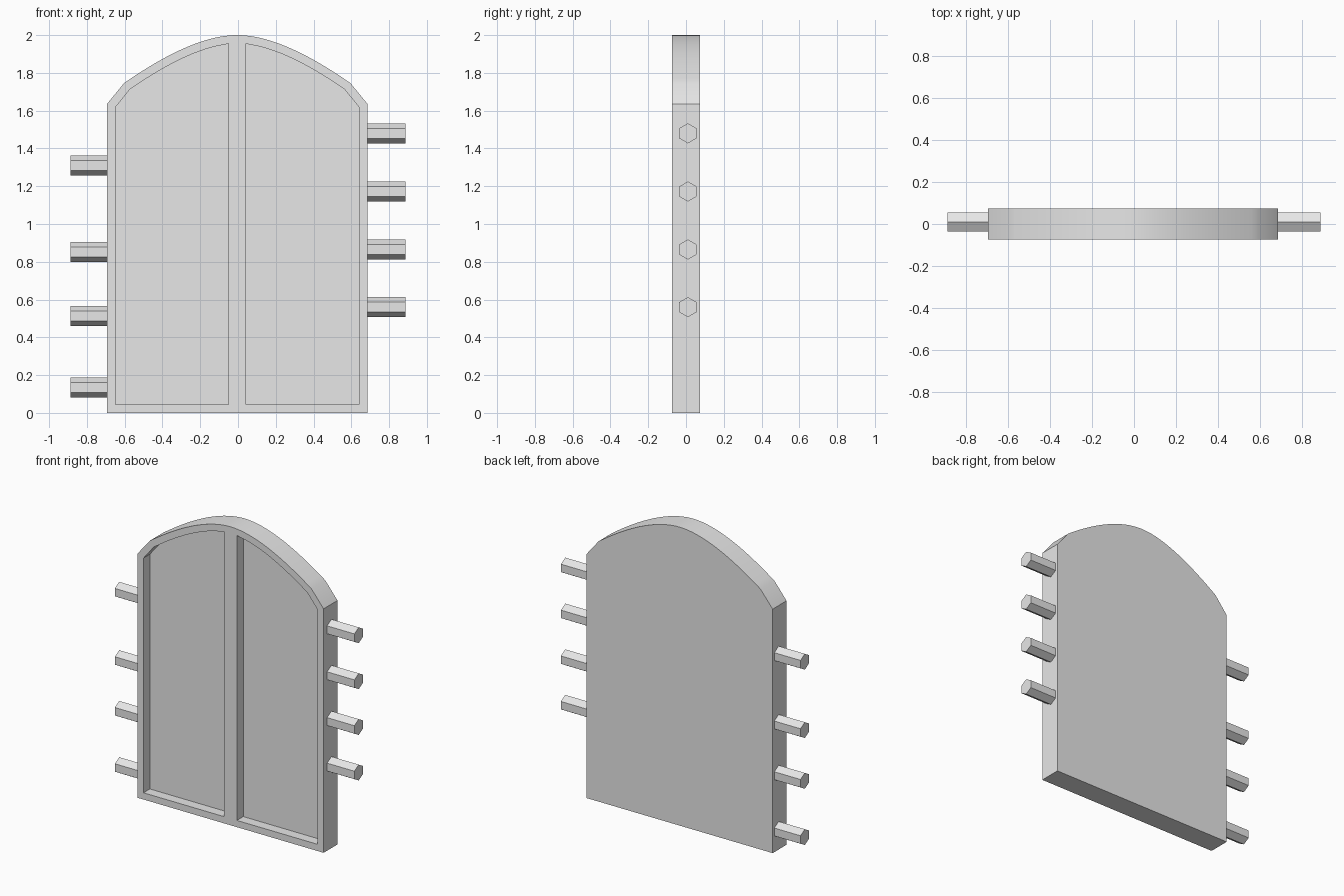
import bpy, bmesh, math
from mathutils import Vector, Matrix

old = bpy.data.objects.get("Cube")
if old:
    bpy.data.objects.remove(old, do_unlink=True)

grey = bpy.data.materials.new("plain_grey")
grey.use_nodes = True
grey.diffuse_color = (0.8, 0.8, 0.8, 1)
grey.node_tree.nodes["Principled BSDF"].inputs["Base Color"].default_value = (0.8, 0.8, 0.8, 1)

MID = -0.004        # centre line of the door
HALF = 0.69         # half width
DEPTH = 0.0735      # half thickness
RIM = 0.045         # frame width
FLOOR = -0.006      # y of the recessed panels


def add_object(name, bm):
    bmesh.ops.recalc_face_normals(bm, faces=bm.faces)
    mesh = bpy.data.meshes.new(name)
    bm.to_mesh(mesh)
    bm.free()
    mesh.materials.append(grey)
    obj = bpy.data.objects.new(name, mesh)
    bpy.context.collection.objects.link(obj)
    return obj


def prism(name, outline, y0, y1):
    """Extrude an x-z outline from y0 to y1."""
    bm = bmesh.new()
    face = bm.faces.new([bm.verts.new((MID + x, y0, z)) for x, z in outline])
    new = bmesh.ops.extrude_face_region(bm, geom=[face])["geom"]
    moved = [v for v in new if isinstance(v, bmesh.types.BMVert)]
    bmesh.ops.translate(bm, verts=moved, vec=(0, y1 - y0, 0))
    return add_object(name, bm)


def shade(obj):
    bpy.ops.object.select_all(action='DESELECT')
    obj.select_set(True)
    bpy.context.view_layer.objects.active = obj
    bpy.ops.object.shade_smooth_by_angle(angle=math.radians(30))


# Right half of the arch, from the shoulder to the peak
STEPS = 20
shoulder, handle, peak = Vector((0.6, 1.745)), Vector((0.236, 2)), Vector((0, 2))
arch = [Vector((HALF, 1.635))]
for i in range(STEPS + 1):
    t = i / STEPS
    arch.append(shoulder * (1 - t) ** 2 + handle * 2 * t * (1 - t) + peak * t * t)

# Inner arch, parallel to the outer one
inner = []
for i in range(1, len(arch) - 1):
    a = (arch[i] - arch[i - 1]).normalized()
    b = (arch[i + 1] - arch[i]).normalized()
    na, nb = Vector((-a.y, a.x)), Vector((-b.y, b.x))
    inner.append(arch[i] + (na + nb) * RIM / (1 + na.dot(nb)))
inner = [p for p in inner if p.x > RIM + 0.01]

# Door body
outline = [(HALF, 0)] + [tuple(p) for p in arch]
outline += [(-x, z) for x, z in reversed(outline[:-1])]
door = prism("door", outline, -DEPTH, DEPTH)

# Two recessed panels, cut into the front
edge = HALF - RIM
middle = 0.0475
panel = [(middle, RIM), (edge, RIM), (edge, 1.618)]
panel += [tuple(p) for p in inner] + [(middle, 2 - RIM)]
for side in (-1, 1):
    cutter = prism("panel_cutter", [(side * x, z) for x, z in panel], -DEPTH - 0.1, FLOOR)
    cutter.hide_render = True
    cut = door.modifiers.new("panel_recess", 'BOOLEAN')
    cut.operation = 'DIFFERENCE'
    cut.solver = 'EXACT'
    cut.object = cutter
    bpy.context.view_layer.objects.active = door
    bpy.ops.object.modifier_apply(modifier=cut.name)
    bpy.data.objects.remove(cutter, do_unlink=True)
shade(door)


# Hexagonal pegs on both sides
def peg(name, side, z):
    start, end, radius = 0.665, 0.888, 0.053
    bm = bmesh.new()
    bmesh.ops.create_cone(bm, cap_ends=True, segments=6, radius1=radius,
                          radius2=radius, depth=end - start)
    # Find the turn that leaves one corner pointing straight up
    turn = Matrix.Rotation(math.pi / 2, 4, 'Y')
    bmesh.ops.transform(bm, matrix=turn, verts=bm.verts)
    top = max(v.co.z for v in bm.verts)
    if top < radius * 0.95:
        bmesh.ops.transform(bm, matrix=Matrix.Rotation(math.pi / 6, 4, 'X'), verts=bm.verts)
    bmesh.ops.translate(bm, verts=bm.verts, vec=(side * (start + end) / 2, 0.01, z))
    add_object(name, bm)


for side, label, heights in ((1, "left", (0.56, 0.865, 1.172, 1.48)),
                             (-1, "right", (0.135, 0.512, 0.852, 1.31))):
    for i, z in enumerate(heights):
        peg(f"{label}_peg_{i + 1}", side, z)
